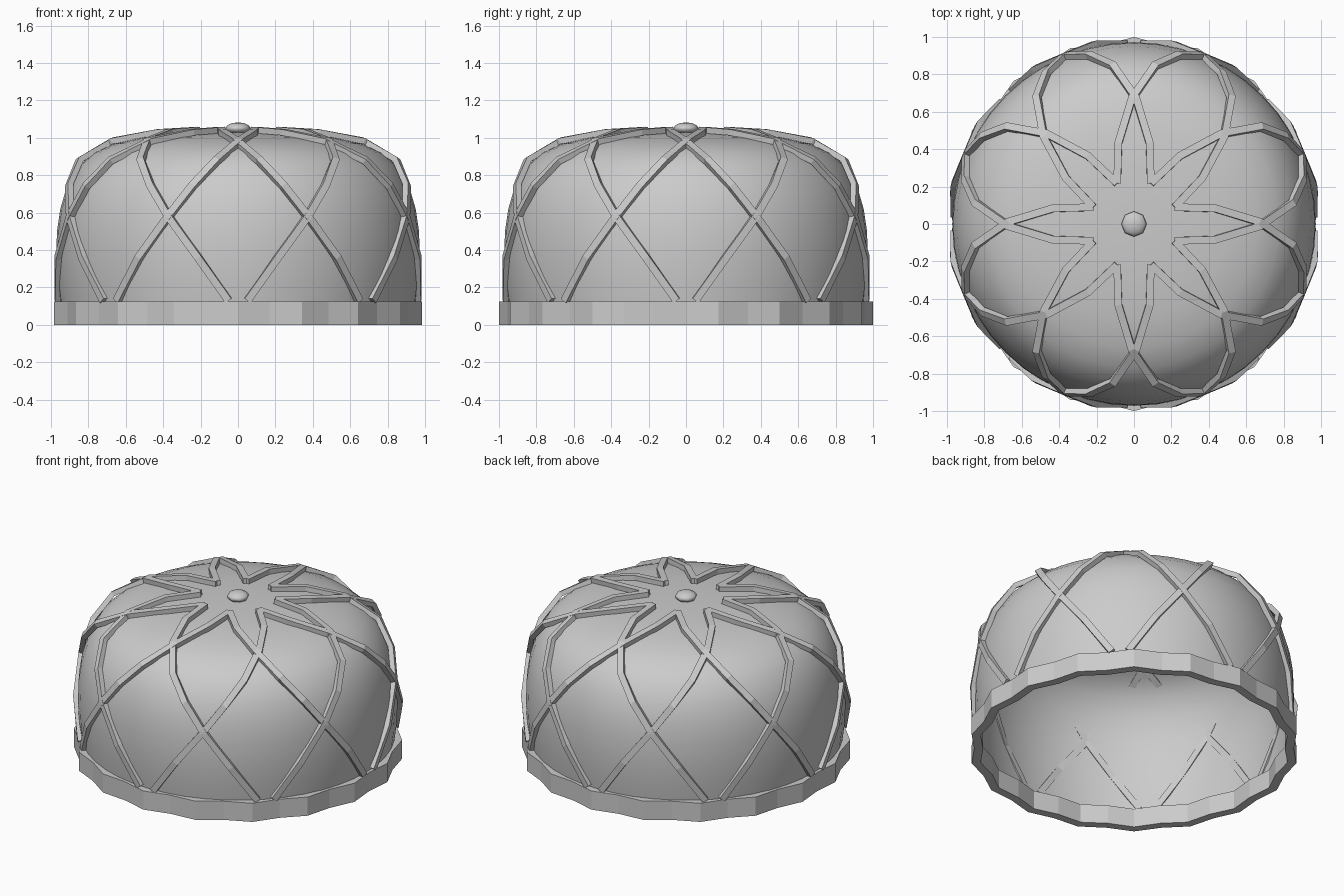
import bpy
import bmesh
from math import radians, sin, cos, pi
from mathutils import Vector

if "Cube" in bpy.data.objects:
    bpy.data.objects.remove(bpy.data.objects["Cube"])


def add_mesh(name, verts, faces, smooth=False):
    mesh = bpy.data.meshes.new(name)
    mesh.from_pydata(verts, [], faces)
    bm = bmesh.new()
    bm.from_mesh(mesh)
    bmesh.ops.remove_doubles(bm, verts=bm.verts, dist=1e-5)
    bmesh.ops.recalc_face_normals(bm, faces=bm.faces)
    for f in bm.faces:
        f.smooth = smooth
    bm.to_mesh(mesh)
    bm.free()
    obj = bpy.data.objects.new(name, mesh)
    bpy.context.collection.objects.link(obj)
    return obj


def ring_faces(n, rows, closed):
    """Quads joining rows of n points each."""
    pairs = [(k, k + 1) for k in range(rows - 1)]
    if closed:
        pairs.append((rows - 1, 0))
    return [(a * n + i, a * n + (i + 1) % n, b * n + (i + 1) % n, b * n + i)
            for a, b in pairs for i in range(n)]


# Smooth open dome of the cap
profile = [(.95, .1), (.965, .22), (.972, .36), (.968, .5), (.95, .62), (.915, .74),
           (.85, .85), (.77, .92), (.66, .97), (.5, 1.005), (.3, 1.022), (.12, 1.028), (.0, 1.03)]
N = 48
verts = [(r * cos(2 * pi * i / N), r * sin(2 * pi * i / N), z)
         for r, z in profile[:-1] for i in range(N)]
faces = ring_faces(N, len(profile) - 1, False)
last = (len(profile) - 2) * N
faces.append(tuple(last + i for i in range(N)))
add_mesh("cap_dome", verts, faces, True)

# Fluted brim band with alternating outer radius
N = 36
verts = []
for inner, z in ((0, 0), (0, .125), (1, .125), (1, 0)):
    for i in range(N):
        a = radians(10 * i)
        r = (1.0 if i % 2 else .97) - .055 * inner
        verts.append((r * cos(a), r * sin(a), z))
add_mesh("brim_band", verts, ring_faces(N, 4, True))

# Crossing lattice strips: angle travelled, radius, height
path = [(3, .965, .13), (12.5, .985, .36), (22.5, .972, .58), (30, .935, .745),
        (37.4, .855, .88), (46, .67, .985), (56, .44, 1.03), (67.5, .235, 1.043)]
W, T = .02, .016


def strip(name, base, hand):
    pts, normals = [], []
    for k, (a, r, z) in enumerate(path):
        ang = radians(base + hand * a)
        pts.append(Vector((r * cos(ang), r * sin(ang), z)))
        p, q = path[max(k - 1, 0)], path[min(k + 1, len(path) - 1)]
        dr, dz = q[1] - p[1], q[2] - p[2]
        normals.append(Vector((dz * cos(ang), dz * sin(ang), -dr)).normalized())
    verts = []
    for k, p in enumerate(pts):
        t = (pts[min(k + 1, len(pts) - 1)] - pts[max(k - 1, 0)]).normalized()
        n = normals[k]
        s = n.cross(t).normalized()
        verts += [p + s * (W * u) + n * (T * v)
                  for u, v in ((-1, -1), (1, -1), (1, 1), (-1, 1))]
    m = len(verts)
    faces = ring_faces(4, len(pts), False) + [(0, 1, 2, 3), (m - 4, m - 3, m - 2, m - 1)]
    add_mesh(name, verts, faces)


for i in range(8):
    strip(f"lattice_strip_left_{i}", 45 * i, 1)
    strip(f"lattice_strip_right_{i}", 45 * i, -1)

# Small flattened button on top
bpy.ops.mesh.primitive_uv_sphere_add(segments=8, ring_count=6, radius=1, location=(0, 0, 1.05))
button = bpy.context.object
button.name = "top_button"
button.scale = (.068, .068, .033)
bpy.ops.object.shade_smooth_by_angle(angle=radians(50))
